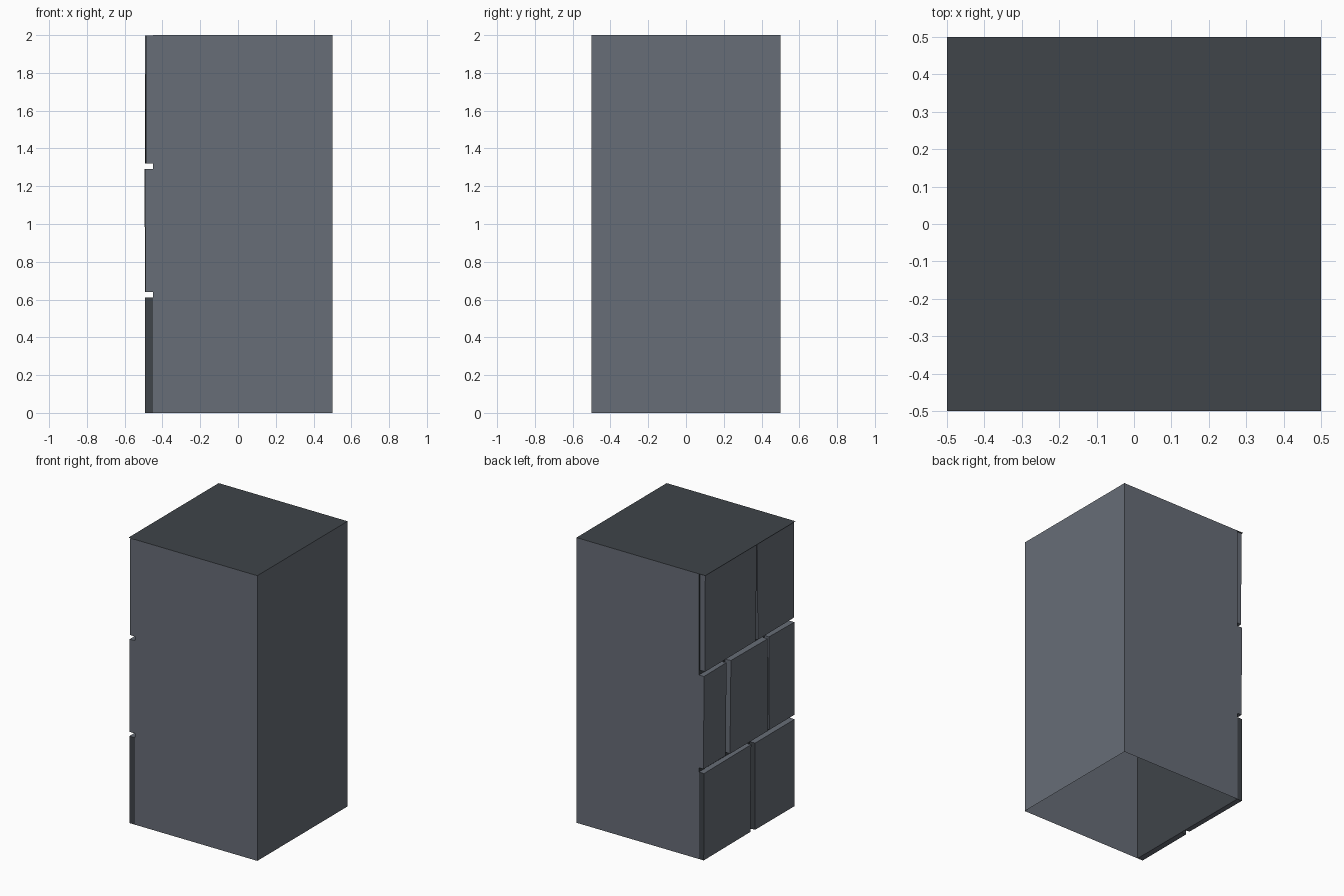
import bpy, bmesh, random
from mathutils import Vector

cube = bpy.data.objects.get("Cube")
if cube:
    bpy.data.objects.remove(cube, do_unlink=True)

random.seed(4)


def make_material(name, rgb):
    mat = bpy.data.materials.new(name)
    mat.use_nodes = True
    color = (*rgb, 1.0)
    mat.diffuse_color = color
    mat.node_tree.nodes["Principled BSDF"].inputs["Base Color"].default_value = color
    return mat


slate = make_material("slate_stone", (0.136, 0.153, 0.184))
dark = make_material("dark_mortar", (0.05, 0.058, 0.067))


def box_mesh(bm, low, high):
    """Axis-aligned box between two corners."""
    low, high = Vector(low), Vector(high)
    bmesh.ops.create_cube(bm, size=1)
    for v in bm.verts:
        v.co = (low + high) / 2 + v.co * (high - low)
    bm.normal_update()


def drop_faces(bm, test):
    bmesh.ops.delete(bm, geom=[f for f in bm.faces if test(f)], context='FACES')


def finish(bm, name):
    mesh = bpy.data.meshes.new(name)
    bm.to_mesh(mesh)
    bm.free()
    mesh.materials.append(slate)
    mesh.materials.append(dark)
    obj = bpy.data.objects.new(name, mesh)
    bpy.context.collection.objects.link(obj)
    return obj


BACKING = -0.45

# Hollow wall shell, open at the bottom, with a recessed mortar face
bm = bmesh.new()
box_mesh(bm, (BACKING, -0.5, 0), (0.5, 0.5, 2))
drop_faces(bm, lambda f: abs(f.normal.z) > 0.9)
for f in bm.faces:
    f.material_index = int(f.normal.x < -0.9)
finish(bm, "wall_shell")

# Thin top sheet reaching out over the stones
bm = bmesh.new()
bmesh.ops.create_grid(bm, x_segments=1, y_segments=1, size=0.5)
for v in bm.verts:
    v.co.z = 2
for f in bm.faces:
    f.material_index = 1
finish(bm, "top_sheet")


# Irregular stones set on the mortar face, open at the back
def stone(name, y0, y1, z0, z1, face_x, dark_ends):
    bm = bmesh.new()
    box_mesh(bm, (face_x, y0, z0), (BACKING, y1, z1))
    drop_faces(bm, lambda f: f.normal.x > 0.9)
    for f in bm.faces:
        f.material_index = int(dark_ends and abs(f.normal.y) > 0.9)
    for v in bm.verts:
        if v.co.x < BACKING - 0.01:
            v.co.x += random.uniform(-0.004, 0.004)
            if abs(v.co.y) < 0.49:
                v.co.y += random.uniform(-0.008, 0.008)
    finish(bm, name)


# Each course: bottom, top, dark ends, then (start y, end y, face x) per stone
courses = [
    ("lower", 0.0, 0.61, True, [(-0.5, -0.06, -0.49), (-0.025, 0.5, -0.488)]),
    ("middle", 0.64, 1.29, False,
     [(-0.5, -0.23, -0.488), (-0.2, 0.21, -0.494), (0.25, 0.5, -0.486)]),
    ("upper", 1.32, 1.998, False, [(-0.5, -0.095, -0.49), (-0.08, 0.49, -0.492)]),
]
for label, z0, z1, dark_ends, stones in courses:
    for i, (y0, y1, face_x) in enumerate(stones, 1):
        stone(f"{label}_stone_{i}", y0, y1, z0, z1, face_x, dark_ends)
